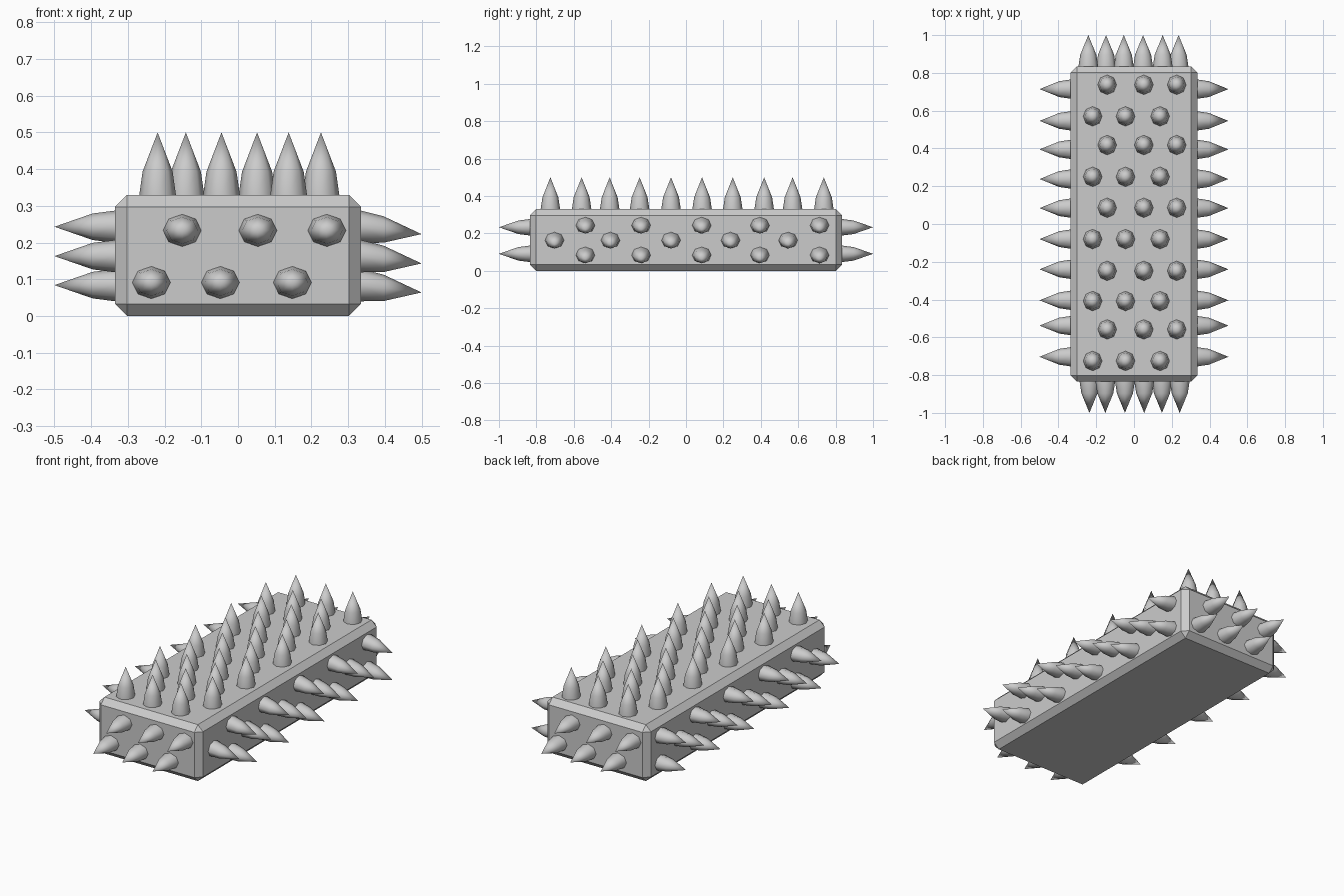
import bpy, bmesh
from math import cos, sin, tau
from mathutils import Vector

if "Cube" in bpy.data.objects:
    bpy.data.objects.remove(bpy.data.objects["Cube"])

HX, HY, H = 0.335, 0.835, 0.33      # body half sizes and height
PROFILE = [(1.0, -0.05), (1.0, 0.0), (0.82, 0.37)]  # radius factor, height factor
SIDES = 8


def add_spike(bm, base, tip, u, v):
    """Bulged eight-sided cone; u and v are the base's half-axes."""
    base, tip, u, v = map(Vector, (base, tip, u, v))
    rings = []
    for r, h in PROFILE:
        c = base.lerp(tip, h)
        rings.append([bm.verts.new(c + u * r * cos(tau * i / SIDES) + v * r * sin(tau * i / SIDES))
                      for i in range(SIDES)])
    apex = bm.verts.new(tip)
    for i in range(SIDES):
        j = (i + 1) % SIDES
        for a, b in zip(rings, rings[1:]):
            bm.faces.new((a[i], a[j], b[j], b[i]))
        bm.faces.new((rings[-1][i], rings[-1][j], apex))
    bm.faces.new(rings[0][::-1])


def make_object(name, bm, smooth=False):
    bmesh.ops.recalc_face_normals(bm, faces=bm.faces)
    mesh = bpy.data.meshes.new(name)
    bm.to_mesh(mesh)
    bm.free()
    ob = bpy.data.objects.new(name, mesh)
    bpy.context.collection.objects.link(ob)
    if smooth:
        mesh.shade_smooth()
        mesh.set_sharp_from_angle(angle=1.0)
    return ob


# Chamfered block
bm = bmesh.new()
bmesh.ops.create_cube(bm, size=1)
for vert in bm.verts:
    vert.co = (vert.co.x * HX * 2, vert.co.y * HY * 2, (vert.co.z + 0.5) * H)
bmesh.ops.bevel(bm, geom=bm.edges[:], offset=0.033, segments=1, affect='EDGES')
make_object("block_body", bm)

# Top spikes in staggered rows of three
bm = bmesh.new()
rows = [0.737, 0.57, 0.418, 0.25, 0.086, -0.08, -0.248, -0.408, -0.558, -0.725]
for i, y in enumerate(rows):
    for x in ((-0.142, 0.052, 0.226) if i % 2 == 0 else (-0.219, -0.045, 0.138)):
        add_spike(bm, (x, y, H), (x, y, 0.5), (0.05, 0, 0), (0, 0.052, 0))
make_object("top_spikes", bm, True)

# Long-side spikes, alternating two and one; the right ones dip a little
side_y = [0.714, 0.546, 0.395, 0.238, 0.084, -0.08, -0.24, -0.404, -0.538, -0.703]
for name, s, dip in (("right_spikes", 1, 0.02), ("left_spikes", -1, 0.0)):
    bm = bmesh.new()
    for i, y in enumerate(side_y):
        for z in ((0.243, 0.084) if i % 2 == 0 else (0.163,)):
            add_spike(bm, (s * HX, y, z), (s * 0.5, y, z - dip), (0, 0.051, 0), (0, 0, 0.044))
    make_object(name, bm, True)

# End spikes, the back being the front turned half round
for name, s in (("front_spikes", 1), ("back_spikes", -1)):
    bm = bmesh.new()
    for z, xs in ((0.233, (-0.152, 0.054, 0.242)), (0.091, (-0.236, -0.048, 0.148))):
        for x in xs:
            add_spike(bm, (s * x, -s * HY, z), (s * x, -s, z), (0.052, 0, 0), (0, 0, 0.044))
    make_object(name, bm, True)
